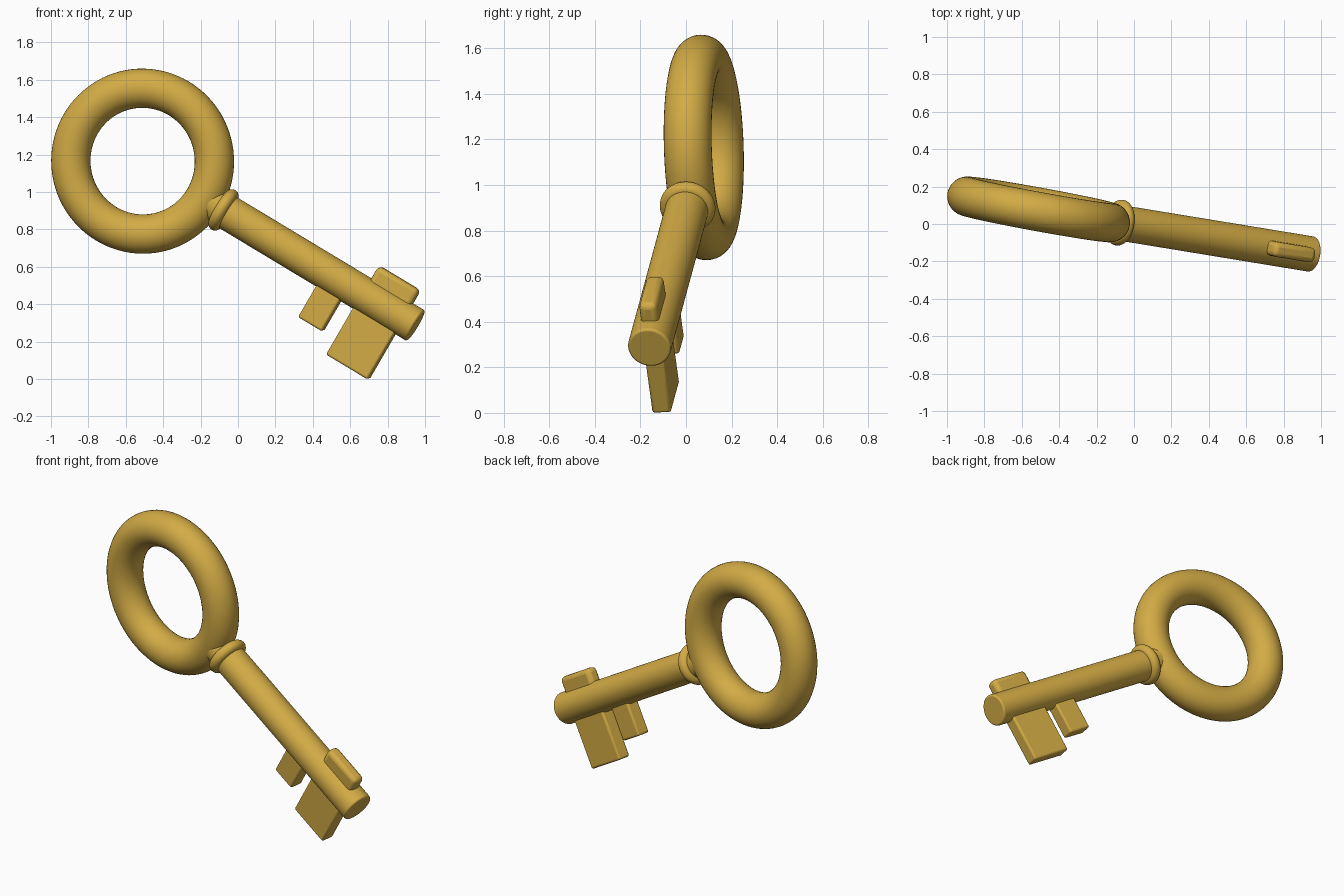
import bpy
from math import radians
from mathutils import Matrix, Vector

if "Cube" in bpy.data.objects:
    bpy.data.objects.remove(bpy.data.objects["Cube"])

# Key frame: origin at the ring centre, X along the shaft, Y through the thickness, Z towards the upper tooth
along = Vector((0.848, -0.139, -0.511)).normalized()
thick = Vector((0.18, 0.985, 0.03))
thick = (thick - along * thick.dot(along)).normalized()
up = along.cross(thick)
KEY = Matrix.Translation((-0.51, 0.078, 1.165)) @ Matrix((along, thick, up)).transposed().to_4x4()

brass = bpy.data.materials.new("brass")
brass.diffuse_color = (0.65, 0.41, 0.06, 1)
brass.use_nodes = True
brass.node_tree.nodes["Principled BSDF"].inputs["Base Color"].default_value = brass.diffuse_color


def finish(name, local, bevel=0, segments=3):
    ob = bpy.context.object
    ob.name = name
    ob.matrix_world = KEY @ local
    ob.data.materials.append(brass)
    if bevel:
        mod = ob.modifiers.new("rounded_edges", "BEVEL")
        mod.width, mod.segments = bevel, segments
        mod.limit_method = "ANGLE"
        mod.angle_limit = radians(40)
    bpy.ops.object.shade_smooth_by_angle(angle=radians(40))


def ring(name, major, minor, local):
    bpy.ops.mesh.primitive_torus_add(major_radius=major, minor_radius=minor,
                                     major_segments=96, minor_segments=36)
    finish(name, local)


def tooth(name, x0, x1, z0, z1, thickness, bevel):
    bpy.ops.mesh.primitive_cube_add(size=1)
    ob = bpy.context.object
    ob.data.transform(Matrix.Diagonal((x1 - x0, thickness, z1 - z0, 1)))
    finish(name, Matrix.Translation(((x0 + x1) / 2, 0, (z0 + z1) / 2)), bevel)


# Ring handle, lying in the key plane
ring("bow_ring", 0.39, 0.105, Matrix.Rotation(radians(90), 4, "X"))

# Shaft and the collar where it meets the handle
turn = Matrix.Rotation(radians(90), 4, "Y")
start, end = 0.39, 1.722
bpy.ops.mesh.primitive_cylinder_add(vertices=64, radius=0.095, depth=end - start)
finish("shaft", Matrix.Translation(((start + end) / 2, 0, 0)) @ turn, 0.01)
ring("collar", 0.09, 0.033, Matrix.Translation((0.51, 0, 0)) @ turn)

# Bit: large blade, small blade and upper tooth
tooth("large_blade", 1.385, 1.647, -0.378, 0, 0.085, 0.012)
tooth("small_blade", 1.153, 1.303, -0.283, 0, 0.085, 0.012)
tooth("upper_tooth", 1.388, 1.648, 0, 0.176, 0.08, 0.026)
